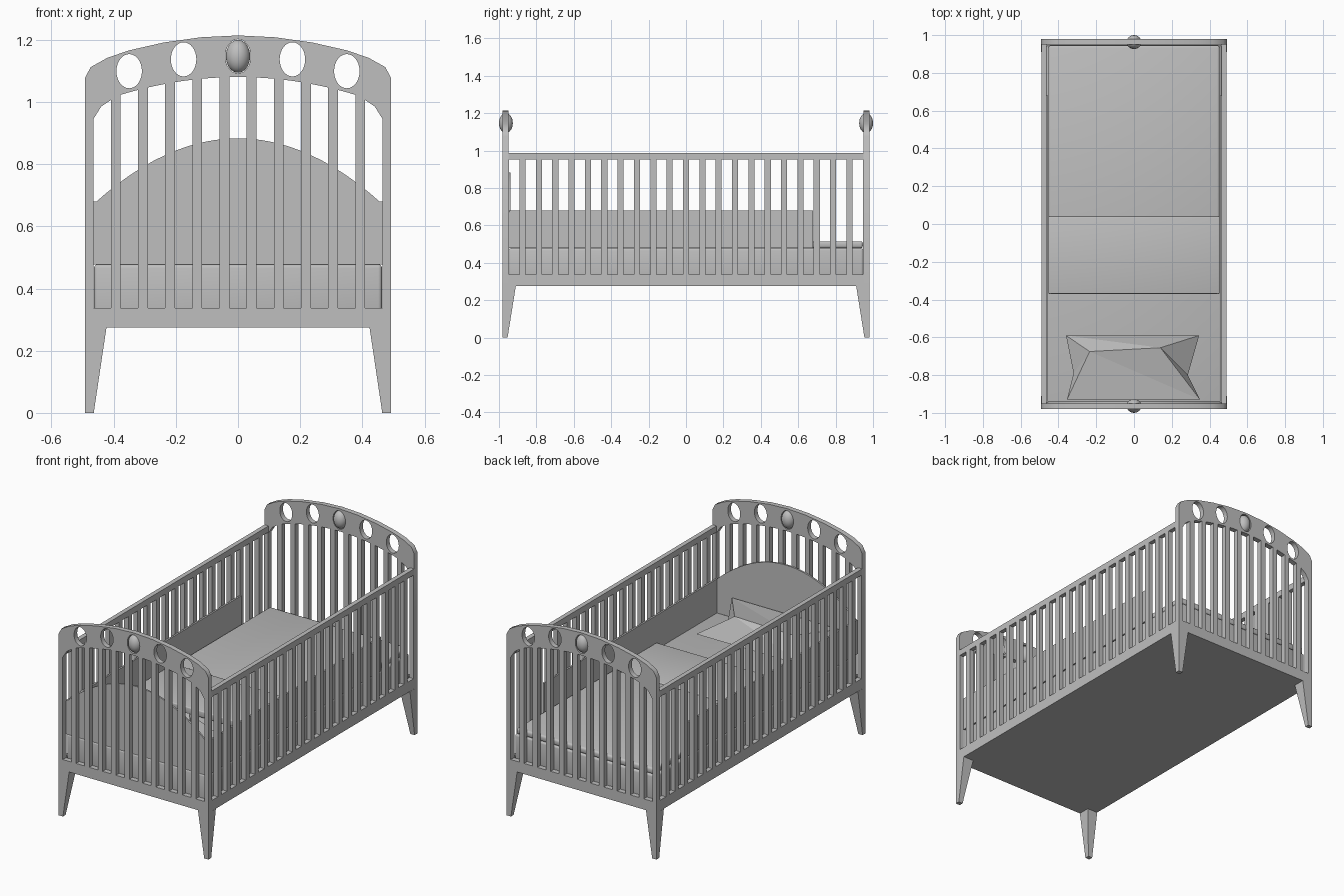
import bpy, bmesh, math
from mathutils import Matrix, Vector

cube = bpy.data.objects.get("Cube")
if cube:
    bpy.data.objects.remove(cube, do_unlink=True)

GREY = (0.52, 0.52, 0.52, 1)
paint = bpy.data.materials.new("light_grey")
paint.use_nodes = True
paint.diffuse_color = GREY
paint.node_tree.nodes["Principled BSDF"].inputs["Base Color"].default_value = GREY


def add(name, mesh, smooth=True):
    """Link a mesh as a painted part."""
    mesh.name = name
    mesh.materials.clear()
    mesh.materials.append(paint)
    if smooth:
        mesh.shade_smooth()
        mesh.set_sharp_from_angle(angle=math.radians(35))
    ob = bpy.data.objects.new(name, mesh)
    bpy.context.collection.objects.link(ob)
    return ob


def finish(name, bm, smooth=True):
    bmesh.ops.recalc_face_normals(bm, faces=bm.faces)
    mesh = bpy.data.meshes.new(name)
    bm.to_mesh(mesh)
    bm.free()
    return add(name, mesh, smooth)


def cut_panel(name, loops, thickness, place):
    """Extrude a flat outline with holes, then move its points with place()."""
    cu = bpy.data.curves.new(name, "CURVE")
    cu.dimensions, cu.fill_mode, cu.extrude = "2D", "BOTH", thickness / 2
    for loop in loops:
        sp = cu.splines.new("POLY")
        sp.points.add(len(loop) - 1)
        for p, (u, v) in zip(sp.points, loop):
            p.co = (u, v, 0, 1)
        sp.use_cyclic_u = True
    tmp = bpy.data.objects.new(name + "_outline", cu)
    bpy.context.collection.objects.link(tmp)
    graph = bpy.context.evaluated_depsgraph_get()
    mesh = bpy.data.meshes.new_from_object(tmp.evaluated_get(graph))
    bpy.data.objects.remove(tmp, do_unlink=True)
    bm = bmesh.new()
    bm.from_mesh(mesh)
    bmesh.ops.remove_doubles(bm, verts=bm.verts, dist=1e-5)
    for v in bm.verts:
        v.co = place(v.co)
    return finish(name, bm)


def box(name, x, y, z, bevel=0.0):
    bm = bmesh.new()
    size = [b - a for a, b in (x, y, z)]
    mid = [(a + b) / 2 for a, b in (x, y, z)]
    bmesh.ops.create_cube(bm, size=1, matrix=Matrix.Translation(mid) @ Matrix.Diagonal((*size, 1)))
    if bevel:
        bmesh.ops.bevel(bm, geom=bm.edges[:], offset=bevel, segments=3, profile=0.5, affect="EDGES")
    return finish(name, bm)


def ellipse(cx, cz, rx, rz, n=32):
    return [(cx + rx * math.cos(2 * math.pi * i / n), cz + rz * math.sin(2 * math.pi * i / n))
            for i in range(n)]


def mirrored(right):
    """Complete an outline from its right half, ordered from bottom to top centre."""
    return right + [(-u, v) for u, v in reversed(right) if u > 0]


PITCH, SLOT = 0.0874, 0.056
RAIL, SLOT_LOW = 0.275, 0.338

# Arched end panels with slats and oval holes
arch = [(0.492, RAIL), (0.492, 1.077), (0.474, 1.112), (0.42, 1.142), (0.35, 1.166),
        (0.24, 1.191), (0.12, 1.208), (0, 1.214)]
end_loops = [mirrored(arch)]
for i in range(-5, 6):
    a, b = i * PITCH - SLOT / 2, i * PITCH + SLOT / 2
    if abs(i) == 5:
        s = math.copysign(1, i)
        top = [(s * 0.465, 0.945), (s * 0.44, 0.985), (s * 0.409, 1.006)]
        end_loops.append([(s * 0.409, SLOT_LOW), (s * 0.465, SLOT_LOW)] + top)
    else:
        end_loops.append([(a, SLOT_LOW), (b, SLOT_LOW)]
                         + [(u, 1.08 - 0.4 * u * u) for u in (b, (a + b) / 2, a)])
for cx, cz in ((0, 1.147), (0.175, 1.137), (0.35, 1.099)):
    for s in ((1, -1) if cx else (1,)):
        end_loops.append(ellipse(s * cx, cz, 0.041, 0.055))

# Side rails with slats
side_loops = [[(-0.955, RAIL), (0.955, RAIL), (0.955, 0.988), (-0.955, 0.988)]]
for i in range(22):
    c = (i - 10.5) * 0.0874
    side_loops.append([(c - 0.0275, SLOT_LOW), (c + 0.0275, SLOT_LOW),
                       (c + 0.0275, 0.952), (c - 0.0275, 0.952)])

for s, end, side in ((-1, "front", "right"), (1, "back", "left")):
    cut_panel(end + "_end_panel", end_loops, 0.03, lambda p: Vector((p.x, s * 0.965 + p.z, p.y)))
    cut_panel(side + "_side_rail", side_loops, 0.027, lambda p: Vector((s * 0.4775 + p.z, p.x, p.y)))

    # Oval knob set in the middle hole
    bm = bmesh.new()
    bmesh.ops.create_uvsphere(bm, u_segments=24, v_segments=16, radius=1,
                              matrix=Matrix.Translation((0, s * 0.963, 1.147))
                              @ Matrix.Diagonal((0.039, 0.037, 0.053, 1)))
    finish(end + "_knob", bm)

    # Low padded bumper along the side
    box(side + "_bumper", sorted((s * 0.454, s * 0.464)), (-0.945, 0.68), (0.478, 0.68))

    # Tapered legs, flush with the outer corner
    for t, where in ((-1, "front"), (1, "back")):
        bm = bmesh.new()
        rings = []
        for z, x, y in ((0, 0.464, 0.954), (RAIL, 0.423, 0.91)):
            rings.append([bm.verts.new((s * u, t * v, z)) for u, v in
                          ((x, y), (0.492, y), (0.492, 0.98), (x, 0.98))])
        for ring in rings:
            bm.faces.new(ring)
        for i in range(4):
            j = (i + 1) % 4
            bm.faces.new((rings[0][i], rings[0][j], rings[1][j], rings[1][i]))
        finish(f"{where}_{side}_leg", bm, False)

# Arched bumper at the pillow end
steps = [0.464 * (1 - i / 12) for i in range(13)]
head = [(0.464, 0.478)] + [(u, 0.883 - 0.98 * u * u) for u in steps]
cut_panel("head_bumper", [mirrored(head)], 0.01, lambda p: Vector((p.x, -0.944 + p.z, p.y)))

# Base board, mattress and bedding
box("base_board", (-0.47, 0.47), (-0.955, 0.955), (RAIL, 0.29))
box("mattress", (-0.463, 0.463), (-0.948, 0.948), (0.285, 0.478), 0.012)
box("blanket", (-0.453, 0.453), (-0.36, 0.945), (0.478, 0.515), 0.012)
box("blanket_fold", (-0.453, 0.453), (-0.37, 0.04), (0.482, 0.521), 0.006)

# Faceted pillow leaning on the head bumper
pts = {"fl": (-0.36, -0.59, 0.515), "fr": (0.345, -0.59, 0.515),
       "bl": (-0.355, -0.93, 0.6), "br": (0.35, -0.93, 0.6),
       "tl": (-0.235, -0.675, 0.63), "tr": (0.14, -0.655, 0.65),
       "sl": (-0.32, -0.79, 0.55), "sr": (0.285, -0.8, 0.53)}
bm = bmesh.new()
vert = {k: bm.verts.new(co) for k, co in pts.items()}
for face in ("fl fr tr", "fl tr tl", "fr sr tr", "sr br tr", "tl tr br", "tl br bl",
             "fl tl sl", "sl tl bl", "fl sl sr", "fl sr fr", "sl bl br", "sl br sr"):
    bm.faces.new([vert[k] for k in face.split()])
finish("pillow", bm, False)
